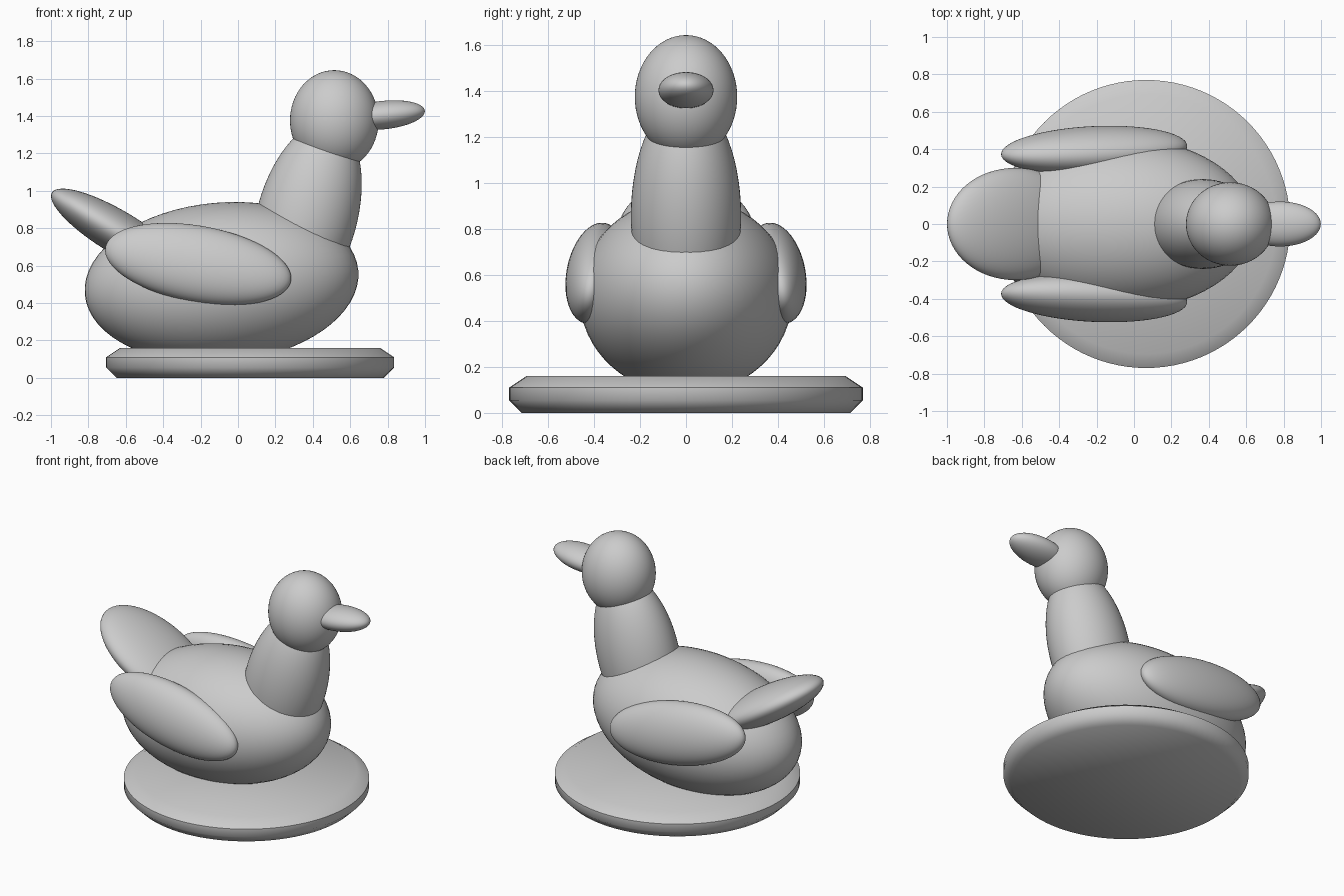
import bpy, bmesh
from math import radians
from mathutils import Matrix, Euler

cube = bpy.data.objects.get("Cube")
if cube:
    bpy.data.objects.remove(cube, do_unlink=True)

grey = bpy.data.materials.new("plain_grey")
grey.use_nodes = True
colour = (0.6, 0.6, 0.6, 1)
grey.diffuse_color = colour
grey.node_tree.nodes["Principled BSDF"].inputs["Base Color"].default_value = colour


def finish(name, bm, angle):
    """Turn a bmesh into a smooth-shaded grey object."""
    mesh = bpy.data.meshes.new(name)
    bm.to_mesh(mesh)
    bm.free()
    mesh.materials.append(grey)
    obj = bpy.data.objects.new(name, mesh)
    bpy.context.collection.objects.link(obj)
    bpy.ops.object.select_all(action='DESELECT')
    obj.select_set(True)
    bpy.context.view_layer.objects.active = obj
    bpy.ops.object.shade_smooth_by_angle(angle=radians(angle))
    return obj


def ellipsoid(name, centre, radii, tilt):
    """Stretched sphere with tilt given in degrees."""
    bm = bmesh.new()
    bmesh.ops.create_uvsphere(bm, u_segments=64, v_segments=32, radius=1)
    turn = Euler([radians(a) for a in tilt]).to_matrix().to_4x4()
    bm.transform(Matrix.Translation(centre) @ turn @ Matrix.Diagonal((*radii, 1)))
    return finish(name, bm, 60)


# Round base with chamfered rims
bm = bmesh.new()
bmesh.ops.create_circle(bm, cap_ends=True, segments=96, radius=0.715)
bottom = bm.faces[:]
edges = bm.edges[:]
for radius, height in ((0.77, 0.055), (0.77, 0.11), (0.695, 0.16)):
    new = bmesh.ops.extrude_edge_only(bm, edges=edges)["geom"]
    for v in (g for g in new if isinstance(g, bmesh.types.BMVert)):
        scale = radius / v.co.xy.length
        v.co = (v.co.x * scale, v.co.y * scale, height)
    edges = [g for g in new if isinstance(g, bmesh.types.BMEdge)
             and all(abs(v.co.z - height) < 0.001 for v in g.verts)]
bmesh.ops.contextual_create(bm, geom=edges)
bmesh.ops.recalc_face_normals(bm, faces=bm.faces[:])
bm.transform(Matrix.Translation((0.065, 0, 0)))
finish("base", bm, 50)

# Bird
ellipsoid("body", (-0.088, 0, 0.51), (0.734, 0.465, 0.427), (0, -5, 0))
ellipsoid("neck", (0.368, 0, 0.86), (0.268, 0.24, 0.524), (0, 15.4, 0))
ellipsoid("head", (0.515, 0, 1.376), (0.237, 0.223, 0.269), (0, 0, 0))
ellipsoid("beak", (0.78, 0, 1.405), (0.22, 0.12, 0.076), (0, -6, 0))
ellipsoid("tail", (-0.635, 0, 0.774), (0.42, 0.3, 0.115), (0, 31, 0))
for side, label in ((1, "back"), (-1, "front")):
    ellipsoid(label + "_wing", (-0.213, side * 0.395, 0.608),
              (0.505, 0.125, 0.206), (side * 10, 10.3, side * 2.9))
